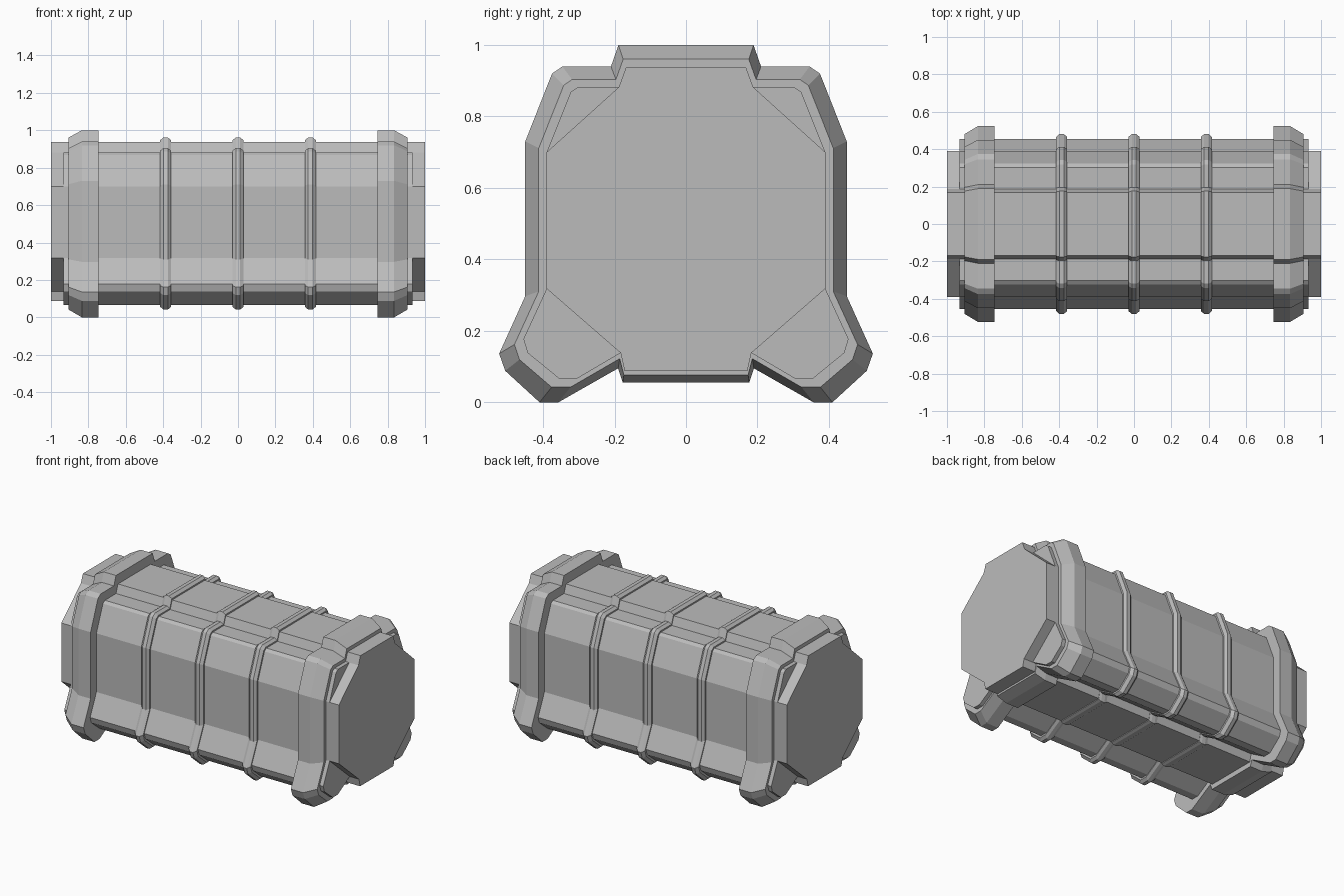
import bpy
import bmesh

cube = bpy.data.objects.get("Cube")
if cube:
    bpy.data.objects.remove(cube, do_unlink=True)

grey = bpy.data.materials.new("plain grey")
grey.use_nodes = True
GREY = (0.5, 0.5, 0.5, 1)
grey.diffuse_color = GREY
grey.node_tree.nodes["Principled BSDF"].inputs["Base Color"].default_value = GREY

# Half cross-sections (y, z), from the top down the +y side
BODY = [(.168, .937), (.188, .882), (.303, .882), (.323, .868),
        (.39, .70), (.39, .318), (.455, .177), (.443, .138),
        (.356, .067), (.304, .067), (.183, .138), (.172, .088)]
FLANGE = [(.189, 1), (.21, .94), (.346, .94), (.375, .92),
          (.45, .73), (.45, .297), (.523, .136), (.506, .088),
          (.41, 0), (.357, 0), (.19, .095), (.177, .055)]
CAP_CORNERS = (0, 1, 4, 5, 10, 11)


def section(t, keep=None):
    """Full outline blended from the body (t=0) to the flange (t=1)."""
    half = [(a[0] + (b[0] - a[0]) * t, a[1] + (b[1] - a[1]) * t)
            for a, b in zip(BODY, FLANGE)]
    if keep:
        half = [half[i] for i in keep]
    return half + [(-y, z) for y, z in reversed(half)]


def loft(name, stations, keep=None):
    """Closed solid through (x, t) stations along the length."""
    bm = bmesh.new()
    rings = [[bm.verts.new((x, y, z)) for y, z in section(t, keep)]
             for x, t in stations]
    count = len(rings[0])
    for r, s in zip(rings, rings[1:]):
        for i in range(count):
            j = (i + 1) % count
            bm.faces.new((r[i], r[j], s[j], s[i]))
    bm.faces.new(rings[0])
    bm.faces.new(rings[-1])
    bmesh.ops.recalc_face_normals(bm, faces=bm.faces[:])
    mesh = bpy.data.meshes.new(name)
    bm.to_mesh(mesh)
    bm.free()
    mesh.materials.append(grey)
    obj = bpy.data.objects.new(name, mesh)
    bpy.context.collection.objects.link(obj)
    return obj


# Long container body
loft("body", [(-.933, 0), (.933, 0)])

# Chamfered flange and cut-corner cap at each end
for side, s in (("left", 1), ("right", -1)):
    loft(side + "_flange", [(s * .747, 1), (s * .835, 1), (s * .907, .37)])
    loft(side + "_end_cap", [(s * .9, 0), (s * 1, 0)], CAP_CORNERS)

# Thin bevelled ribs around the body
for name, x in (("left", .387), ("middle", 0), ("right", -.387)):
    loft(name + "_rib", [(x - .03, -.1), (x - .03, .15), (x - .012, .38),
                         (x + .012, .38), (x + .03, .15), (x + .03, -.1)])
